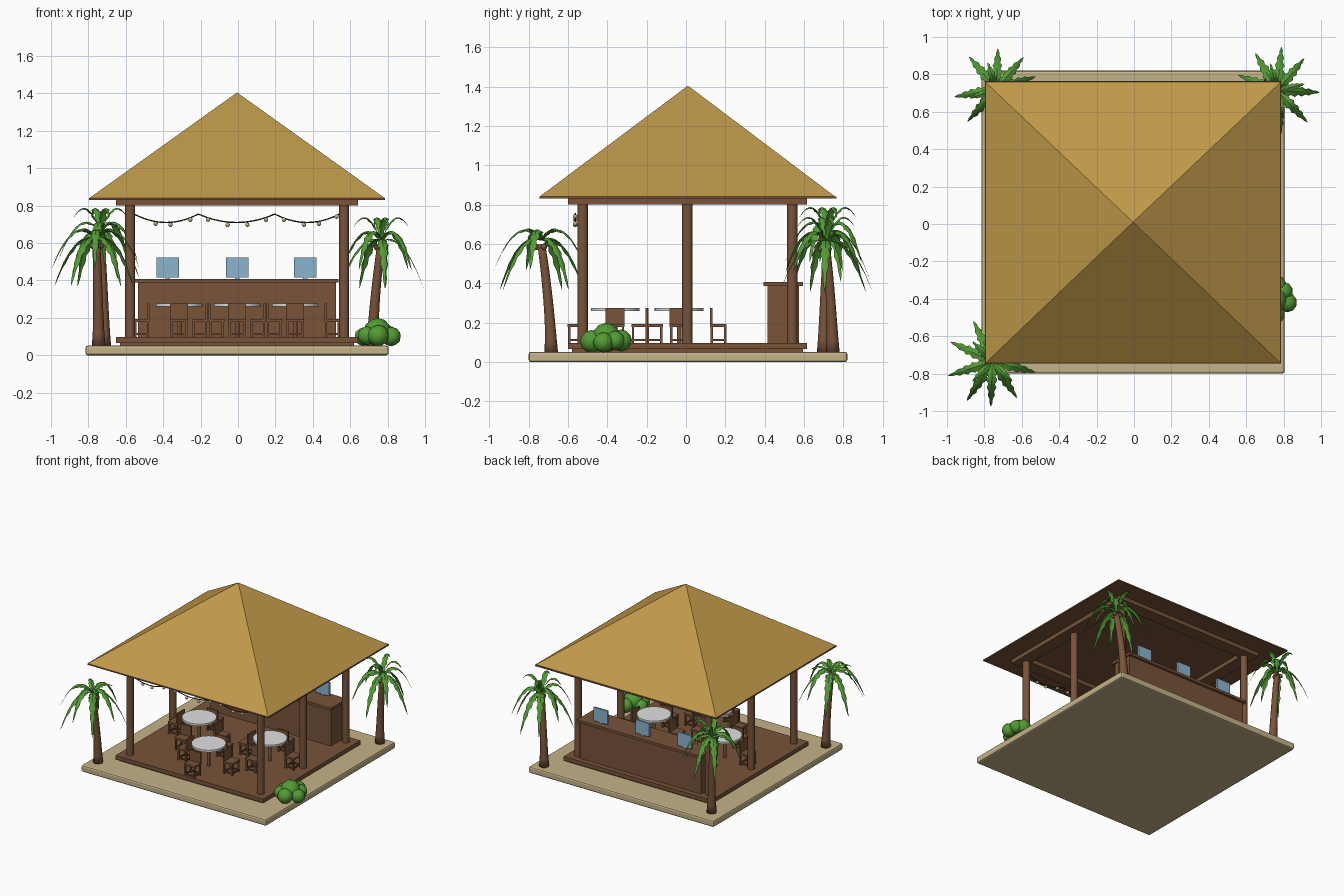
import bpy, bmesh, math, random
from mathutils import Vector, Matrix

if "Cube" in bpy.data.objects:
    bpy.data.objects.remove(bpy.data.objects["Cube"])

random.seed(4)
CX, CY = -0.005, 0.007          # middle of the hut


def mat(name, r, g, b):
    m = bpy.data.materials.new(name)
    m.diffuse_color = (r, g, b, 1)
    m.use_nodes = True
    m.node_tree.nodes["Principled BSDF"].inputs["Base Color"].default_value = m.diffuse_color
    return m


WOOD = mat("brown wood", 0.19, 0.088, 0.042)
THATCH = mat("golden thatch", 0.53, 0.32, 0.068)
SAND = mat("sand", 0.56, 0.45, 0.25)
LEAF = mat("leaf green", 0.085, 0.33, 0.035)
WHITE = mat("table white", 0.75, 0.75, 0.75)
BLUE = mat("screen blue", 0.26, 0.46, 0.62)
BULB = mat("bulb cream", 0.55, 0.45, 0.25)
WIRE = mat("dark wire", 0.03, 0.02, 0.015)


def finish(name, bm, material, smooth=False):
    bmesh.ops.recalc_face_normals(bm, faces=bm.faces)
    me = bpy.data.meshes.new(name)
    for f in bm.faces:
        f.smooth = smooth
    bm.to_mesh(me)
    bm.free()
    me.materials.append(material)
    ob = bpy.data.objects.new(name, me)
    bpy.context.collection.objects.link(ob)
    return ob


def add_box(bm, x0, x1, y0, y1, z0, z1):
    m = Matrix.Translation(((x0 + x1) / 2, (y0 + y1) / 2, (z0 + z1) / 2)) @ \
        Matrix.Diagonal((x1 - x0, y1 - y0, z1 - z0, 1))
    bmesh.ops.create_cube(bm, size=1, matrix=m)


def boxes(name, material, *dims):
    bm = bmesh.new()
    for d in dims:
        add_box(bm, *d)
    return finish(name, bm, material)


def cone(name, material, x, y, z0, z1, r0, r1, n=16, turn=0.0, smooth=True):
    bm = bmesh.new()
    bmesh.ops.create_cone(bm, cap_ends=True, segments=n, radius1=r0, radius2=r1, depth=z1 - z0,
                          matrix=Matrix.Translation((x, y, (z0 + z1) / 2)) @ Matrix.Rotation(turn, 4, 'Z'))
    for f in bm.faces:
        f.smooth = smooth
    ob = finish(name, bm, material, smooth)
    for p in ob.data.polygons:
        p.use_smooth = smooth and abs(p.normal.z) < 0.9
    return ob


def tube(name, material, pts, radii, n=10):
    """Round tube along a mostly free path, built ring by ring."""
    bm = bmesh.new()
    rings = []
    for i, (p, r) in enumerate(zip(pts, radii)):
        d = (pts[min(i + 1, len(pts) - 1)] - pts[max(i - 1, 0)]).normalized()
        a = d.cross(Vector((0, 1, 0))).normalized()
        b = d.cross(a)
        rings.append([bm.verts.new(p + r * (math.cos(t) * a + math.sin(t) * b))
                      for t in (2 * math.pi * k / n for k in range(n))])
    for s, e in zip(rings, rings[1:]):
        for k in range(n):
            bm.faces.new((s[k], s[(k + 1) % n], e[(k + 1) % n], e[k]))
    bm.faces.new(rings[0])
    bm.faces.new(rings[-1])
    return finish(name, bm, material, True)


def blobs(name, material, items, sub=2, smooth=True):
    bm = bmesh.new()
    for x, y, z, r in items:
        bmesh.ops.create_icosphere(bm, subdivisions=sub, radius=r, matrix=Matrix.Translation((x, y, z)))
    return finish(name, bm, material, smooth)


# Sand island and wooden deck
sand = boxes("sand_base", SAND, (-0.815, 0.805, -0.80, 0.82, 0, 0.052))
bev = sand.modifiers.new("soft edge", 'BEVEL')
bev.width, bev.segments = 0.012, 2
boxes("deck", WOOD, (-0.652, 0.642, -0.60, 0.615, 0.066, 0.097),
      (-0.63, 0.62, -0.58, 0.595, 0.045, 0.068))

# Posts and the beam ring on top
for x in (-0.577, 0.567):
    for y in (-0.525, CY, 0.54):
        cone("post", WOOD, x, y, 0.095, 0.81, 0.027, 0.027)
boxes("beam_ring", WOOD,
      (-0.652, 0.642, -0.60, -0.50, 0.80, 0.833), (-0.652, 0.642, 0.515, 0.615, 0.80, 0.833),
      (-0.652, -0.552, -0.50, 0.515, 0.80, 0.833), (0.542, 0.642, -0.50, 0.515, 0.80, 0.833))

# Roof: wooden ceiling board with thatch pyramid
boxes("eave_board", WOOD, (-0.797, 0.787, -0.745, 0.765, 0.831, 0.841))
bm = bmesh.new()
base = [bm.verts.new((CX + sx * 0.79, CY + sy * 0.752, 0.8405))
        for sx, sy in ((-1, -1), (1, -1), (1, 1), (-1, 1))]
apex = bm.verts.new((CX, CY + 0.003, 1.405))
bm.faces.new(base)
for i in range(4):
    bm.faces.new((base[i], base[(i + 1) % 4], apex))
finish("thatch_roof", bm, THATCH)

# Bar counter with screens
boxes("bar_body", WOOD, (-0.535, 0.525, 0.415, 0.575, 0.09, 0.39))
boxes("bar_top", WOOD, (-0.55, 0.538, 0.395, 0.595, 0.388, 0.408))
for x in (-0.375, -0.005, 0.36):
    boxes("screen", BLUE, (x - 0.06, x + 0.06, 0.54, 0.555, 0.417, 0.523))
    boxes("screen_stand", BLUE, (x - 0.012, x + 0.012, 0.54, 0.555, 0.405, 0.42))


# Tables, each with four chairs whose backs stand on the table side
def chair(x, y, ang):
    w, d = 0.048, 0.042
    legs = [(sx * 0.04 - 0.006, sx * 0.04 + 0.006, sy * 0.034 - 0.006, sy * 0.034 + 0.006, 0, 0.088)
            for sx in (-1, 1) for sy in (-1, 1)]
    rails = [(-0.04, 0.04, s * 0.034 - 0.004, s * 0.034 + 0.004, 0.012, 0.022) for s in (-1, 1)] + \
            [(s * 0.04 - 0.004, s * 0.04 + 0.004, -0.034, 0.034, 0.012, 0.022) for s in (-1, 1)]
    ob = boxes("chair", WOOD, (-w, w, -d, d, 0.083, 0.098), (-w, w, d - 0.012, d, 0.095, 0.18),
               *legs, *rails)
    ob.location = (x, y, 0.096)
    ob.rotation_euler.z = ang


for tx, ty in ((-0.315, -0.035), (-0.005, -0.36), (0.305, -0.035)):
    cone("table_top", WHITE, tx, ty, 0.26, 0.276, 0.124, 0.124, 32)
    cone("table_leg", WOOD, tx, ty, 0.095, 0.261, 0.012, 0.012, 12)
    for k in range(4):
        a = k * math.pi / 2
        chair(tx + 0.2 * math.sin(a), ty - 0.2 * math.cos(a), a)

# String lights: three swags between the front posts
xs = [-0.555, -0.212, 0.197, 0.542]
pts = []
for a, b in zip(xs, xs[1:]):
    pts += [Vector((a + (b - a) * i / 10, -0.563, 0.755 - 0.045 * (1 - (i / 5 - 1) ** 2))) for i in range(10)]
pts.append(Vector((xs[-1], -0.563, 0.755)))
tube("light_wire", WIRE, pts, [0.0035] * len(pts), 6)
bulbs = []
for x in (-0.44, -0.36, -0.255, -0.16, -0.055, 0.05, 0.15, 0.245, 0.352, 0.433, 0.527):
    z = min(pts, key=lambda p: abs(p.x - x)).z
    bulbs.append((x, -0.563, z - 0.014, 0.012))
blobs("light_bulbs", BULB, bulbs)


# Palms: bent trunk, serrated drooping fronds, coconuts
def frond(bm, c, ang, length, rise, drop, width):
    out = Vector((math.cos(ang), math.sin(ang), 0))
    side = Vector((-out.y, out.x, 0))
    n, rows = 12, []
    for i in range(n + 1):
        t = i / n
        p = c + out * length * t + Vector((0, 0, rise * t - drop * t * t))
        w = width * min(1, 0.25 + 2.4 * t) * (1 - t ** 3) * (1.0 if i % 2 else 0.62) + 0.001
        fold = Vector((0, 0, -0.45 * w))
        rows.append([bm.verts.new(q) for q in (p - side * w + fold, p, p + side * w + fold)])
    for a, b in zip(rows, rows[1:]):
        for k in (0, 1):
            bm.faces.new((a[k], a[k + 1], b[k + 1], b[k]))


def palm(base, top, tip_angles, length, lift):
    base, top = Vector(base), Vector(top)
    path, radii = [], []
    for i in range(9):
        t = i / 8
        p = base.lerp(top, t)
        p.x = base.x + (top.x - base.x) * t ** 1.6
        p.y = base.y + (top.y - base.y) * t ** 1.6
        path.append(p)
        radii.append(0.021 + 0.008 * (1 - t) + 0.008 * (1 - t) ** 6)
    tube("palm_trunk", WOOD, path, radii)
    bm = bmesh.new()
    crown = top + Vector((0, 0, 0.02))
    for k, a in enumerate(tip_angles):
        rise, drop = ((0.14, 0.39), (0.32, 0.47))[k % 2]
        frond(bm, crown, math.radians(a), length * random.uniform(0.95, 1.03), rise, drop, 0.031)
    for k in range(4):       # young upright fronds
        frond(bm, crown, math.radians(tip_angles[0] + 20 + 90 * k), 0.15, lift * 3.2, lift * 2.6, 0.024)
    finish("palm_fronds", bm, LEAF)
    blobs("coconuts", WOOD, [(top.x + 0.026 * math.cos(a), top.y + 0.026 * math.sin(a), top.z - 0.015, 0.016)
                             for a in (0.5, 2.6, 4.7)])


palm((-0.745, -0.685, 0.045), (-0.757, -0.735, 0.60),
     (115, 78, 35, 346, 304, 268, 237, 198, 155), 0.245, 0.06)
palm((-0.715, 0.70, 0.045), (-0.735, 0.72, 0.64),
     (88, 50, 18, 335, 295, 262, 228, 190, 130), 0.225, 0.13)
palm((0.72, 0.746, 0.045), (0.765, 0.712, 0.59),
     (84, 50, -2, -46, -85, -120, -160, 158, 120), 0.233, 0.13)

# Bush at the front right corner
blobs("bush", LEAF, [(0.745, -0.405, 0.125, 0.075), (0.672, -0.40, 0.10, 0.05), (0.82, -0.42, 0.10, 0.052),
                     (0.75, -0.48, 0.105, 0.058), (0.76, -0.33, 0.11, 0.056), (0.80, -0.36, 0.11, 0.05),
                     (0.69, -0.45, 0.105, 0.05)])
